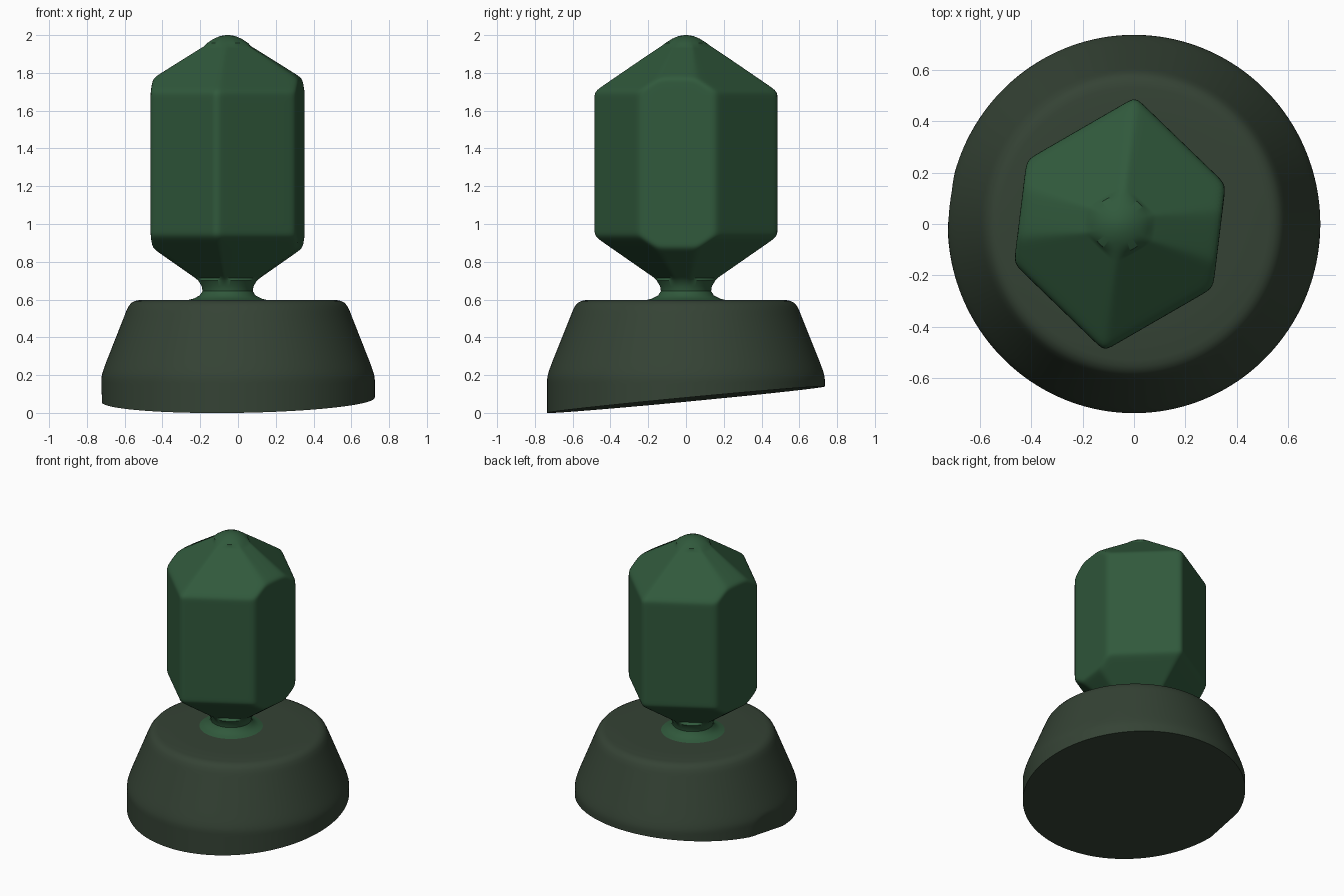
import bpy, bmesh
from math import cos, sin, pi, radians

if "Cube" in bpy.data.objects:
    bpy.data.objects.remove(bpy.data.objects["Cube"])

N = 180
ANGLES = [2 * pi * i / N for i in range(N)]


def soft_min(*values, k=40):
    """Smallest of the values with slightly rounded transitions."""
    m = min(values)
    return m * sum((v / m) ** -k for v in values) ** (-1 / k)


def facet(t, normal, dist):
    """Polar distance to a pair of opposite facet planes."""
    return dist / max(abs(cos(t - radians(normal))), 0.05)


def loft(name, rings, color, cap_bottom=True):
    """Skin closed rings of points, listed from bottom to top."""
    bm = bmesh.new()
    vr = [[bm.verts.new(c) for c in ring] for ring in rings]
    for a, b in zip(vr, vr[1:]):
        for i in range(N):
            j = (i + 1) % N
            bm.faces.new((a[i], a[j], b[j], b[i]))
    bm.faces.new(vr[-1])
    if cap_bottom:
        bm.faces.new(vr[0][::-1])
    me = bpy.data.meshes.new(name)
    bm.to_mesh(me)
    bm.free()
    ob = bpy.data.objects.new(name, me)
    bpy.context.collection.objects.link(ob)
    mat = bpy.data.materials.new(name + "_colour")
    mat.diffuse_color = color
    mat.use_nodes = True
    mat.node_tree.nodes["Principled BSDF"].inputs["Base Color"].default_value = mat.diffuse_color
    me.materials.append(mat)
    bpy.ops.object.select_all(action='DESELECT')
    ob.select_set(True)
    bpy.context.view_layer.objects.active = ob
    bpy.ops.object.shade_smooth_by_angle(angle=radians(40))


# Base: cone trimmed by a cylinder with a slight flat, cut by a tilted floor
CAP, SHOULDER, SX = 0.735, 0.54, 0.985


def base_point(t, f):
    floor = 0.07 + 0.095 * CAP * sin(t) + 0.015 * CAP * cos(t)
    z = max(0, floor + (SHOULDER - floor) * f)
    r = min(soft_min(0.60 + 0.40 * (SHOULDER - z), CAP + 0.004, k=90), CAP)
    flat = cos(t - radians(173))
    if flat > 0.5:
        r = min(r, (0.712 + 0.09 * z) / flat)
    return (SX * r * cos(t), r * sin(t), z)


base_rings = [[base_point(t, k / 24) for t in ANGLES] for k in range(25)]
for z, r in [(0.565, 0.588), (0.583, 0.573), (0.593, 0.553), (0.597, 0.53),
             (0.598, 0.40), (0.598, 0.15)]:
    base_rings.append([(SX * r * cos(t), r * sin(t), z) for t in ANGLES])
loft("base", base_rings, (0.035, 0.055, 0.035, 1))

# Crystal: six-sided prism with pyramid ends on a flared neck.
# The two end facets (normal 173) reach higher and lower than the other four.
SIDE, END = 0.397, 0.390
NECK = [(0.22, 0.595), (0.18, 0.605), (0.147, 0.622), (0.133, 0.645),
        (0.137, 0.67), (0.155, 0.70)]
TIP = [(0.11, 1.957), (0.075, 1.98), (0.04, 1.995), (0.01, 2.0)]


def crystal_radius(t, z):
    side = min(0.8 * (0.165 + (z - 0.71) * 1.476), 0.8 * (2.035 - z) / 0.67)
    end = min(0.15 + (z - 0.70) * 1.4, (2.015 - z) / 0.61)
    cone = 1.06 * min(0.165 + (z - 0.71) * 1.476, (2.025 - z) / 0.67)
    side, end = soft_min(side, SIDE), soft_min(end, END)
    return soft_min(facet(t, 120, side), facet(t, 46, side), facet(t, 173, end), cone)


crystal_rings = [[(r, z)] * N for r, z in NECK]
zs = [0.715 + 0.01 * k for k in range(34)] + [1.56 + 0.01 * k for k in range(39)]
crystal_rings += [[(crystal_radius(t, z), z) for t in ANGLES] for z in zs]
crystal_rings += [[(r, z)] * N for r, z in TIP]
loft("crystal", [[(-0.055 + r * cos(t), r * sin(t), z) for t, (r, z) in zip(ANGLES, ring)]
                 for ring in crystal_rings], (0.03, 0.10, 0.045, 1), cap_bottom=False)
